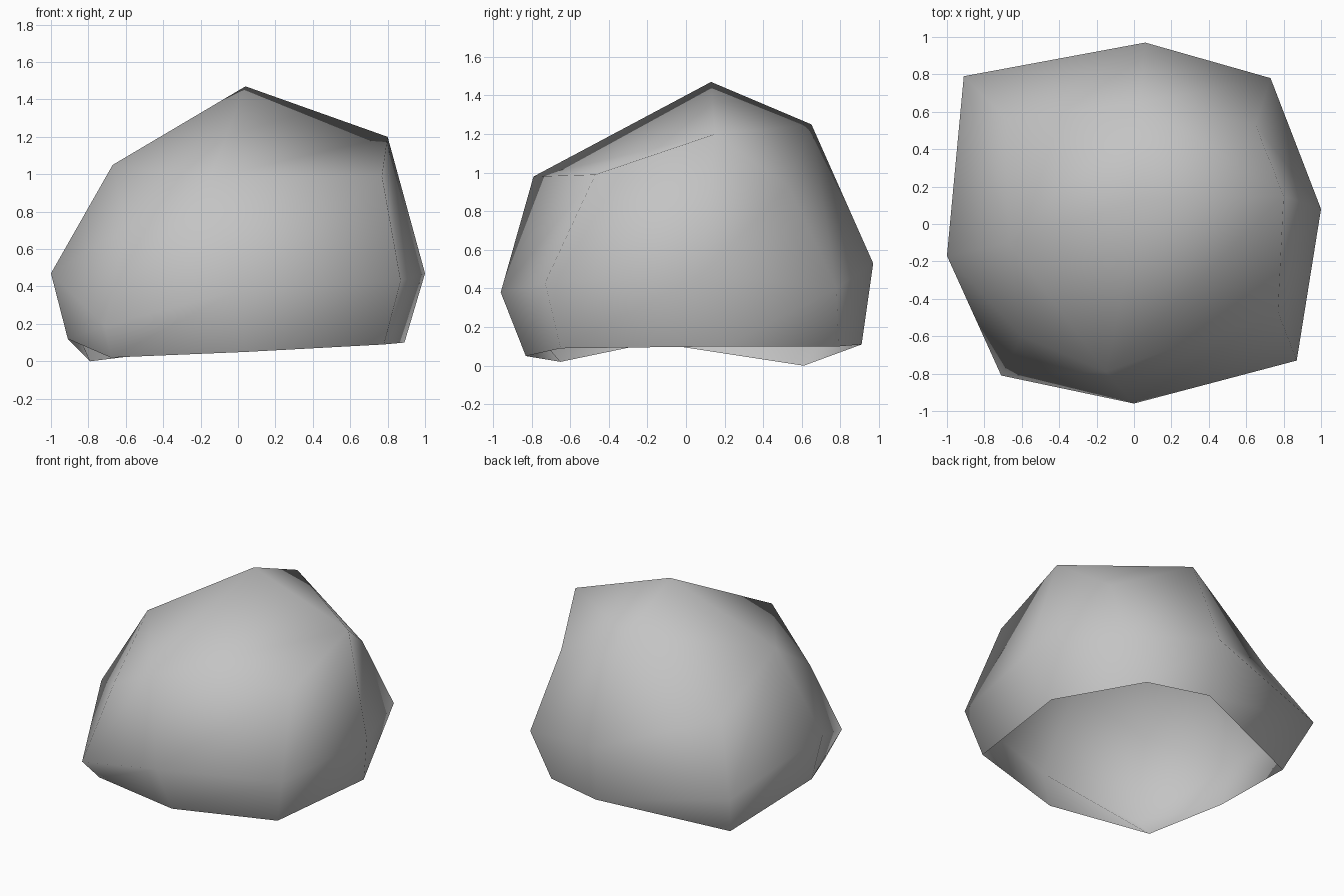
import bpy
import bmesh

default_cube = bpy.data.objects.get("Cube")
if default_cube:
    bpy.data.objects.remove(default_cube, do_unlink=True)


def make_material(name, colour):
    material = bpy.data.materials.new(name)
    material.use_nodes = True
    material.diffuse_color = colour
    shader = material.node_tree.nodes["Principled BSDF"]
    shader.inputs["Base Color"].default_value = colour
    shader.inputs["Roughness"].default_value = 0.9
    return material


def bridge(bm, lower, upper):
    """Join two rings of equal length with a band of quads."""
    count = len(lower)
    for i in range(count):
        j = (i + 1) % count
        bm.faces.new((lower[i], lower[j], upper[j], upper[i]))


def cap(bm, ring, peak):
    """Close a ring with quads that each span two of its edges."""
    count = len(ring)
    for i in range(0, count, 2):
        bm.faces.new((ring[i], ring[i + 1], ring[(i + 2) % count], peak))


# Each ring runs anticlockwise from +x, alternating sides and corners
open_rim = [
    (.89, .2, .1), (.55, .79, .1), (.1, .91, .11), (-.79, .61, 0),
    (-.91, -.17, .12), (-.68, -.65, .02), (.04, -.83, .05), (.78, -.65, .09),
]
widest_ring = [
    (1, .08, .47), (.73, .78, .4), (.06, .97, .53), (-.91, .79, .33),
    (-1, -.17, .47), (-.71, -.81, .19), (0, -.96, .38), (.87, -.73, .43),
]
shoulder_ring = [
    (.8, .15, 1.2), (.65, .53, .93), (.03, .65, 1.25), (-.68, .56, .78),
    (-.67, -.1, 1.05), (-.6, -.6, .71), (-.15, -.79, .98), (.77, -.47, .99),
]
peak_point = (.04, .13, 1.47)

# Boulder shell, open underneath
bm = bmesh.new()
rings = [[bm.verts.new(point) for point in ring]
         for ring in (open_rim, widest_ring, shoulder_ring)]
for lower, upper in zip(rings, rings[1:]):
    bridge(bm, lower, upper)
cap(bm, rings[-1], bm.verts.new(peak_point))
for face in bm.faces:
    face.smooth = True

mesh = bpy.data.meshes.new("boulder")
bm.to_mesh(mesh)
bm.free()
mesh.materials.append(make_material("stone grey", (.55, .55, .55, 1)))
boulder = bpy.data.objects.new("boulder", mesh)
bpy.context.collection.objects.link(boulder)
